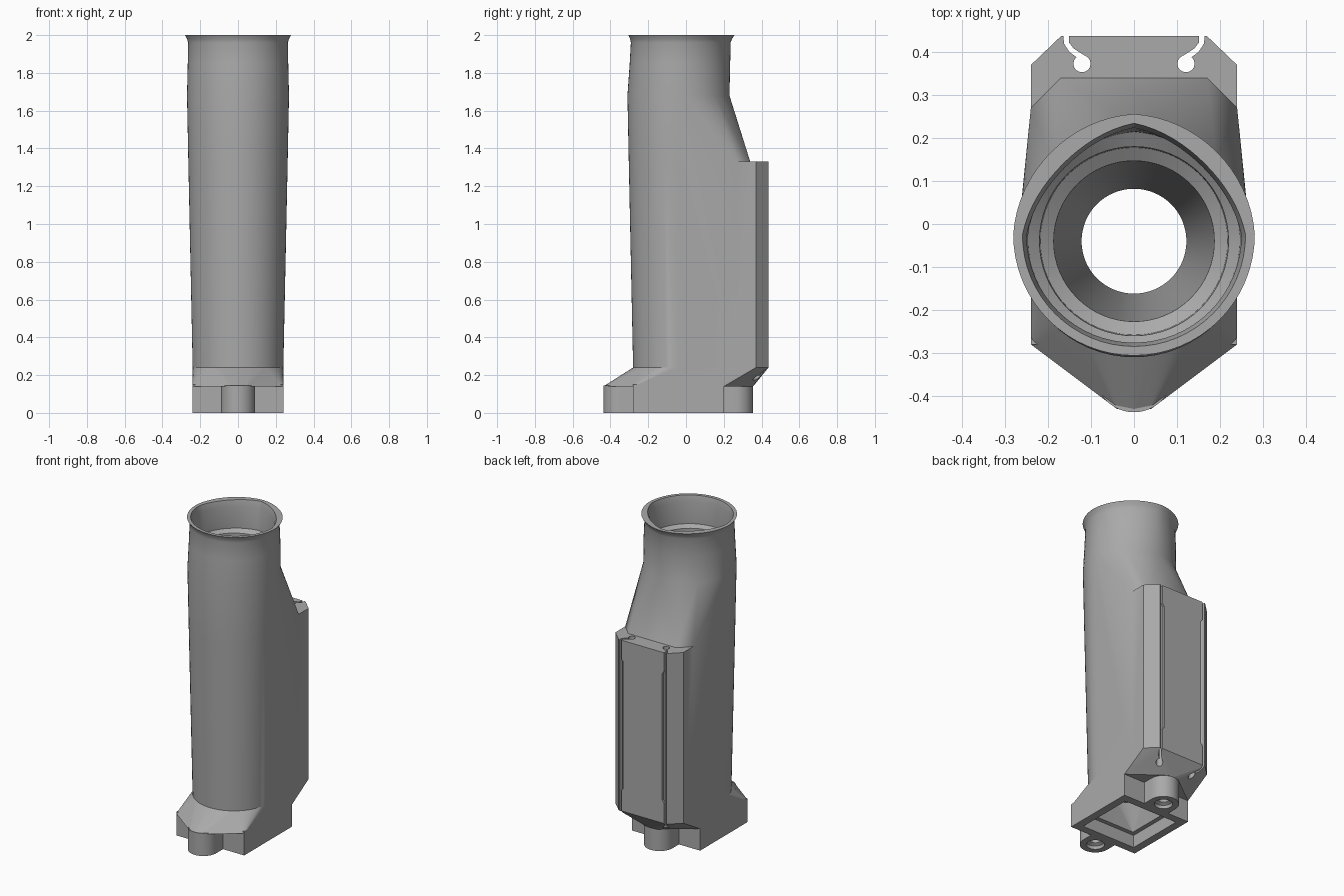
import bpy, bmesh, math

cube = bpy.data.objects.get("Cube")
if cube:
    bpy.data.objects.remove(cube)

mat = bpy.data.materials.new("plain_grey")
mat.use_nodes = True
GREY = (0.4, 0.4, 0.4, 1)
mat.diffuse_color = GREY
mat.node_tree.nodes["Principled BSDF"].inputs["Base Color"].default_value = GREY
AXIS = -0.04          # y of the tube axis
SEG = 64


def finish(name, bm):
    bmesh.ops.recalc_face_normals(bm, faces=bm.faces)
    me = bpy.data.meshes.new(name)
    bm.to_mesh(me)
    bm.free()
    me.materials.append(mat)
    ob = bpy.data.objects.new(name, me)
    bpy.context.collection.objects.link(ob)
    return ob


def ring(r, z, cy=AXIS, egg=0.0):
    """Circle, flattened on the two rear diagonals by egg."""
    pts = []
    for i in range(SEG):
        a = 2 * math.pi * i / SEG
        k = r * (1 - egg * 2 * max(0, math.sin(a)) * abs(math.cos(a)))
        pts.append((k * math.cos(a), cy + k * math.sin(a), z))
    return pts


def mirrored(half, z):
    return [(s * x, y, z) for x, y in half for s in (1, -1)]


def hull(name, pts):
    bm = bmesh.new()
    for p in pts:
        bm.verts.new(p)
    res = bmesh.ops.convex_hull(bm, input=bm.verts)
    junk = [v for v in res["geom_interior"] if isinstance(v, bmesh.types.BMVert)]
    bmesh.ops.delete(bm, geom=junk, context='VERTS')
    bmesh.ops.dissolve_limit(bm, angle_limit=0.001, verts=bm.verts, edges=bm.edges)
    return finish(name, bm)


def loft(name, rings):
    bm = bmesh.new()
    rows = [[bm.verts.new(p) for p in r] for r in rings]
    n = len(rows[0])
    for a, b in zip(rows, rows[1:]):
        for i in range(n):
            j = (i + 1) % n
            bm.faces.new((a[i], a[j], b[j], b[i]))
    bm.faces.new(rows[0])
    bm.faces.new(rows[-1])
    return finish(name, bm)


def box(name, x, y, z):
    return hull(name, [(a, b, c) for a in x for b in y for c in z])


def prism(name, outline, z0, z1):
    return loft(name, [[(x, y, z) for x, y in outline] for z in (z0, z1)])


def combine(target, others, op):
    for ob in others:
        m = target.modifiers.new(op, 'BOOLEAN')
        m.operation, m.solver, m.object = op, 'EXACT', ob
    dg = bpy.context.evaluated_depsgraph_get()
    me = bpy.data.meshes.new_from_object(target.evaluated_get(dg))
    target.modifiers.clear()
    target.data = me
    for ob in others:
        bpy.data.objects.remove(ob)


# tapered body with the sloping shoulder behind it
shoulder = [(0.24, 0.27), (0.17, 0.34)]
block = [(0.24, 0.37), (0.17, 0.437)]
body = hull("tube_body", ring(0.24, 0.24) + ring(0.263, 1.33) + ring(0.27, 1.68)
            + mirrored(shoulder, 0.24) + mirrored(shoulder, 1.33))

# neck and flared lip
neck = loft("neck", [ring(0.268, 1.6), ring(0.27, 1.68), ring(0.266, 1.85, -0.032, 0.01),
                     ring(0.264, 1.96, -0.028, 0.03), ring(0.27, 1.98, -0.026, 0.03),
                     ring(0.281, 2.0, -0.025, 0.03)])

# rear block, flared foot and base
rear = hull("rear_block", mirrored([(0.24, 0.0)] + block, 0.24) + mirrored([(0.24, 0.0)] + block, 1.33))
pentagons = [(0.24, -0.28), (0.04, -0.43), (0.0, -0.438), (0.24, 0.2), (0.04, 0.35), (0.0, 0.355)]
foot = hull("foot", mirrored(pentagons, 0.14) + ring(0.24, 0.24) + mirrored(block, 0.24))
base = box("base", (-0.24, 0.24), (-0.28, 0.2), (0, 0.15))

# screw lugs, front and back
lugs, holes = [], []
for cy, inner in ((-0.348, -0.25), (0.265, 0.17)):
    lugs.append(hull("lug", ring(0.09, 0, cy) + ring(0.09, 0.145, cy)
                     + mirrored([(0.09, inner)], 0) + mirrored([(0.09, inner)], 0.145)))
    holes.append(loft("screw_hole", [ring(0.055, -0.01, cy), ring(0.05, 0.02, cy),
                                     ring(0.03, 0.03, cy), ring(0.03, 0.1, cy)]))
combine(body, [neck, rear, foot, base] + lugs, 'UNION')

# stepped, tapering bore
bore = loft("bore", [ring(0.262, 2.01, -0.025, 0.1), ring(0.25, 1.96, -0.026, 0.1),
                     ring(0.247, 1.82, -0.032, 0.04), ring(0.22, 1.8),
                     ring(0.218, 1.74), ring(0.187, 1.72), ring(0.122, 0.3), ring(0.122, 0.1)])

# rectangular mouth underneath, funnelling up to the bore
mouth = box("mouth", (-0.19, 0.19), (-0.23, 0.15), (-0.02, 0.08))
funnel = hull("funnel", mirrored([(0.165, -0.205), (0.165, 0.125)], 0.07) + ring(0.13, 0.22))

# curled clip grooves beside the back panel
grooves = []
slot = [(0.151, 0.45), (0.165, 0.45), (0.163, 0.42), (0.15, 0.4), (0.12, 0.378),
        (0.112, 0.39), (0.14, 0.408), (0.151, 0.422)]
for s in (1, -1):
    grooves.append(prism("groove", [(s * x, y) for x, y in slot], 0.1, 1.4))
    bulb = [(s * 0.121 + 0.02 * math.cos(i * math.pi / 8), 0.373 + 0.02 * math.sin(i * math.pi / 8))
            for i in range(16)]
    grooves.append(prism("groove_bulb", bulb, 0.1, 1.4))
    relief = [(0.425, 0.36), (0.425, 1.22), (0.46, 0.36), (0.46, 1.22)]
    grooves.append(hull("groove_relief", [(s * 0.157, y, z) for y, z in relief]
                        + [(s * 0.138, y, 0.79 + (z - 0.79) * 0.94) for y, z in relief]))
combine(body, [bore, mouth, funnel] + holes + grooves, 'DIFFERENCE')
body.name = "tube_holder"

# smooth the round walls and keep the edges crisp
bpy.ops.object.select_all(action='DESELECT')
body.select_set(True)
bpy.context.view_layer.objects.active = body
bpy.ops.object.shade_smooth_by_angle(angle=math.radians(25))
